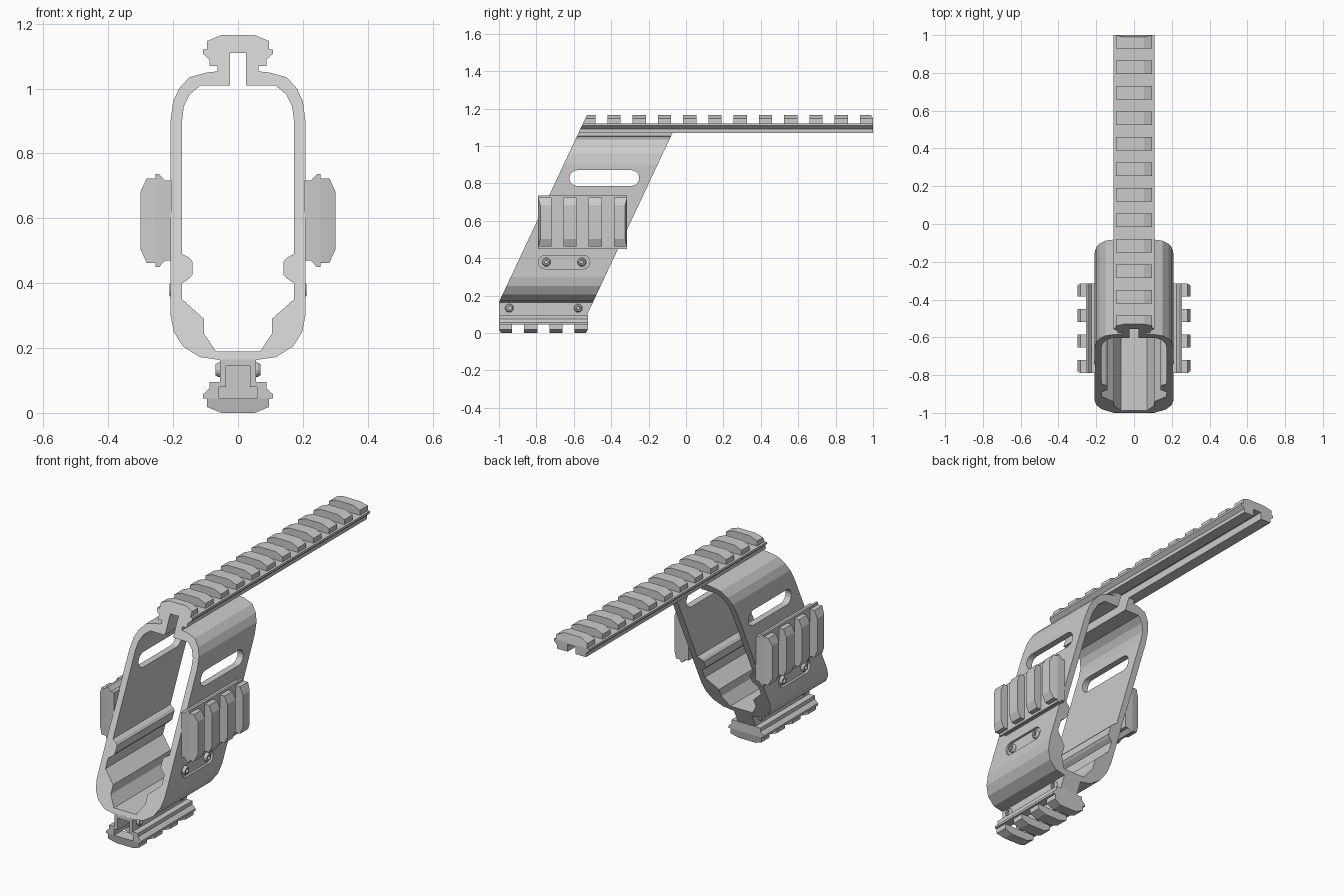
import bpy, bmesh, math

if "Cube" in bpy.data.objects:
    bpy.data.objects.remove(bpy.data.objects["Cube"])

grey = bpy.data.materials.new("plain_grey")
grey.use_nodes = True
COLOUR = (0.6, 0.6, 0.6, 1)
grey.diffuse_color = COLOUR
grey.node_tree.nodes["Principled BSDF"].inputs["Base Color"].default_value = COLOUR

LEAN = 0.47
PITCH, TOOTH = 0.135, 0.07


def front(z):
    return -1 + LEAN * (z - 0.165)


def back(z):
    return front(z) + 0.503


def make(name, bm):
    bmesh.ops.recalc_face_normals(bm, faces=bm.faces)
    mesh = bpy.data.meshes.new(name)
    bm.to_mesh(mesh)
    bm.free()
    mesh.materials.append(grey)
    obj = bpy.data.objects.new(name, mesh)
    bpy.context.collection.objects.link(obj)
    return obj


def skin(name, rings, closed_ends=True):
    """Join matching rings of points into a solid."""
    bm = bmesh.new()
    loops = [[bm.verts.new(p) for p in ring] for ring in rings]
    for a, b in zip(loops, loops[1:]):
        for i in range(len(a)):
            j = (i + 1) % len(a)
            bm.faces.new((a[i], a[j], b[j], b[i]))
    bm.faces.new(loops[0])
    bm.faces.new(loops[-1])
    return make(name, bm)


def mirrored(half):
    return half + [(-u, v) for u, v in reversed(half)]


def prism(name, half, start, end, place=lambda u, v: (u, v)):
    """Run a symmetric profile along y; start and end depend on (v, z)."""
    rings = []
    for limit in (start, end):
        ring = []
        for u, v in mirrored(half):
            x, z = place(u, v)
            ring.append((x, limit(v, z), z))
        rings.append(ring)
    return skin(name, rings)


def flat(y):
    return lambda v, z: y


def stadium(name, y, z, half_len, r, x0, x1):
    pts = []
    for k in range(18):
        a = math.pi * (k if k < 9 else k - 1) / 8
        side = 1 if k < 9 else -1
        pts.append((y + side * (half_len - r) + r * math.sin(a), z + r * math.cos(a)))
    return skin(name, [[(x, p, q) for p, q in pts] for x in (x0, x1)])


def cut(obj, cutter, keep=False):
    mod = obj.modifiers.new("cut", 'BOOLEAN')
    mod.operation = 'DIFFERENCE'
    mod.solver = 'EXACT'
    mod.object = cutter
    bpy.context.view_layer.objects.active = obj
    bpy.ops.object.modifier_apply(modifier=mod.name)
    if not keep:
        bpy.data.objects.remove(cutter)


def screw(name, x, y, z, side, r, h):
    # button head with a small hexagon-like socket
    steps = [(1, 0), (1, 0.5), (0.75, 1), (0.45, 1), (0.4, 0.5)]
    rings = []
    for f, t in steps:
        rings.append([(x + side * h * t, y + r * f * math.cos(k * math.pi / 6),
                       z + r * f * math.sin(k * math.pi / 6)) for k in range(12)])
    return skin(name, rings)


def teeth(name, wide, narrow, y0, count, place, first=None):
    # cross bars with sloping shoulders; the end bars are chamfered
    half = [(wide, 0.05), (wide, 0.077), (narrow, 0.095)]
    for k in range(count):
        a = y0 + k * PITCH
        start, end = flat(a), flat(a + TOOTH)
        if k == 0:
            start = first or (lambda v, z, a=a: a + max(0, v - 0.077) * 0.6)
        if k == count - 1:
            end = lambda v, z, b=a + TOOTH: b - max(0, v - 0.077) * 0.6
        prism(f"{name}_{k + 1}", half, start, end, place)


def rail_half(h):
    return [(h + 0.007, 0.05), (h + 0.02, 0.05), (h + 0.02, 0.038), (h, 0.02), (h, 0)]


# Leaning hollow frame, open at the top under the rail
outer = [(0.055, 0.163), (0.117, 0.172), (0.17, 0.205), (0.198, 0.25), (0.208, 0.3),
         (0.208, 0.9), (0.2, 0.96), (0.182, 1.0), (0.15, 1.035), (0.095, 1.05),
         (0.063, 1.053), (0.063, 1.07), (0.025, 1.07)]
inner = [(0.025, 1.01), (0.115, 1.01), (0.148, 0.983), (0.167, 0.946), (0.172, 0.905),
         (0.172, 0.49), (0.15, 0.478), (0.14, 0.466), (0.14, 0.427), (0.15, 0.415),
         (0.172, 0.4), (0.172, 0.35), (0.105, 0.29), (0.105, 0.245), (0.068, 0.19)]
frame = prism("frame", outer + inner, lambda v, z: front(z), lambda v, z: back(z))
cut(frame, stadium("slot_cutter", -0.437, 0.828, 0.187, 0.042, -0.4, 0.4))
for side in (1, -1):
    cut(frame, stadium("pocket_cutter", -0.652, 0.379, 0.138, 0.036,
                       side * 0.195, side * 0.3))

# Long top rail
def on_top(u, v):
    return u, 1.07 + v

def lean_start(v, z):
    return front(z)

prism("top_rail", rail_half(0.088) + [(0.025, 0), (0.025, 0.04)],
      lean_start, flat(1), on_top)
teeth("top_rail_tooth", 0.095, 0.052, 1 - TOOTH - 11 * PITCH, 12, on_top, lean_start)

# Bottom rail with neck and blind T-shaped recess
def below(u, v):
    return u, 0.095 - v

bottom = prism("bottom_rail", rail_half(0.088), flat(-1), flat(-0.525), below)
neck = prism("bottom_neck", [(0.055, 0.095), (0.055, 0.166)],
             flat(-1), lambda v, z: back(z))
teeth("bottom_rail_tooth", 0.095, 0.052, -1, 4, below)
recess = prism("recess_cutter", [(0.058, 0.037), (0.058, 0.08), (0.037, 0.08), (0.037, 0.145)],
               flat(-1.05), flat(-0.56))
cut(bottom, recess, keep=True)
# only the narrow part of the recess reaches the neck
bpy.data.objects.remove(recess)
cut(neck, prism("neck_cutter", [(0.037, 0.06), (0.037, 0.145)], flat(-1.05), flat(-0.56)))

# Side rails and screws on both sides
for side, label in ((1, "left"), (-1, "right")):
    def beside(u, v, side=side):
        return side * (0.205 + v), 0.593 + u

    prism(f"{label}_rail", rail_half(0.123), flat(-0.79), flat(-0.315), beside)
    teeth(f"{label}_rail_tooth", 0.13, 0.09, -0.79, 4, beside)
    for n, y in enumerate((-0.747, -0.557)):
        screw(f"{label}_side_screw_{n + 1}", side * 0.19, y, 0.379, side, 0.024, 0.022)
    for n, y in enumerate((-0.945, -0.577)):
        screw(f"{label}_neck_screw_{n + 1}", side * 0.05, y, 0.133, side, 0.023, 0.019)
